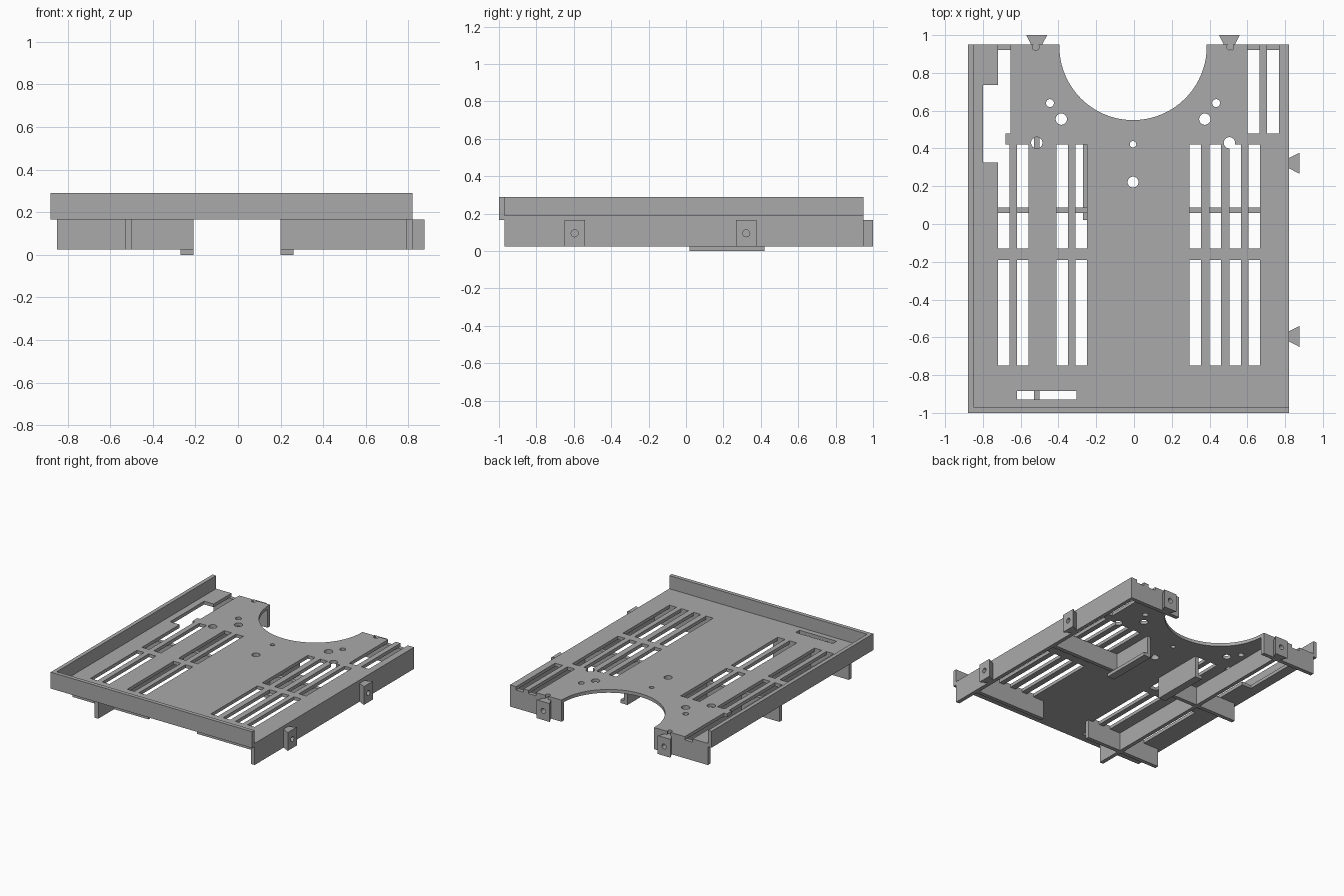
import bpy, bmesh
from math import sin, cos, pi, radians
from mathutils import Matrix

cube = bpy.data.objects.get("Cube")
if cube:
    bpy.data.objects.remove(cube, do_unlink=True)

grey = bpy.data.materials.new("plain_grey")
grey.use_nodes = True
grey.diffuse_color = (0.4, 0.4, 0.4, 1)
grey.node_tree.nodes["Principled BSDF"].inputs["Base Color"].default_value = (0.4, 0.4, 0.4, 1)

# Levels: wall underside, plate underside, plate top, rim top
LOW, UNDER, DECK, RIM = 0.025, 0.165, 0.19, 0.29
T = 0.03                                   # wall thickness
LEFT, RIGHT, FRONT, BACK = -0.88, 0.82, -1.0, 0.95


def rect(x0, x1, y0, y1):
    return [(x0, y0), (x1, y0), (x1, y1), (x0, y1)]


def arc(x, y, r, start=0, sweep=2 * pi, n=24, closed=True):
    count = n if closed else n + 1
    return [(x + r * cos(start + sweep * i / n), y + r * sin(start + sweep * i / n))
            for i in range(count)]


def add_prism(bm, pts, z0, z1, matrix=Matrix()):
    verts = [bm.verts.new(matrix @ Matrix.Translation((x, y, z0)).translation) for x, y in pts]
    face = bm.faces.new(verts)
    new = bmesh.ops.extrude_face_region(bm, geom=[face])["geom"]
    up = matrix.to_3x3() @ Matrix.Translation((0, 0, z1 - z0)).translation
    bmesh.ops.translate(bm, vec=up, verts=[g for g in new if isinstance(g, bmesh.types.BMVert)])


def finish(name, bm):
    bmesh.ops.recalc_face_normals(bm, faces=bm.faces)
    mesh = bpy.data.meshes.new(name)
    bm.to_mesh(mesh)
    bm.free()
    mesh.materials.append(grey)
    obj = bpy.data.objects.new(name, mesh)
    bpy.context.collection.objects.link(obj)
    return obj


def prism(name, pts, z0, z1, matrix=Matrix()):
    bm = bmesh.new()
    add_prism(bm, pts, z0, z1, matrix)
    return finish(name, bm)


def cut(obj, cutter):
    cutter.hide_render = True
    mod = obj.modifiers.new("cut", "BOOLEAN")
    mod.operation, mod.solver, mod.object = "DIFFERENCE", "EXACT", cutter
    mod.use_self = True
    graph = bpy.context.evaluated_depsgraph_get()
    mesh = bpy.data.meshes.new_from_object(obj.evaluated_get(graph))
    obj.modifiers.clear()
    obj.data = mesh
    bpy.data.objects.remove(cutter, do_unlink=True)


# Base plate with the round bay in its back edge
outline = [(LEFT, BACK), (LEFT, FRONT), (RIGHT, FRONT), (RIGHT, BACK), (0.385, BACK)]
outline += arc(-0.005, 0.94, 0.39, 0, -pi, 40, False) + [(-0.395, BACK)]
plate = prism("base_plate", outline, UNDER, DECK)

# Vent slots, stepped side opening and round holes
holes = bmesh.new()
shapes = [rect(-0.62, -0.305, -0.93, -0.885)]
vents = [-0.72, -0.62, -0.41, -0.31, 0.295, 0.4, 0.505, 0.605]
for x in vents:
    shapes.append(rect(x, x + 0.061, -0.75, -0.19))
    if x > -0.7:
        shapes.append(rect(x, x + 0.061, -0.13, 0.42))
for x in (0.602, 0.705):
    shapes.append(rect(x, x + 0.063, 0.48, 1.1))
shapes.append([(-0.72, -0.13), (-0.659, -0.13), (-0.659, 0.42), (-0.68, 0.42), (-0.68, 0.48),
               (-0.655, 0.48), (-0.655, 1.1), (-0.72, 1.1), (-0.72, 0.735), (-0.8, 0.735),
               (-0.8, 0.325), (-0.72, 0.325)])
for x, y, r in [(0.44, 0.64, 0.021), (0.38, 0.555, 0.03), (0.51, 0.43, 0.03), (0.515, 0.937, 0.018)]:
    shapes += [arc(x - 0.005, y, r), arc(-x - 0.005, y, r)]
shapes += [arc(-0.005, 0.422, 0.017), arc(-0.005, 0.222, 0.029)]
for pts in shapes:
    add_prism(holes, pts, UNDER - 0.1, DECK + 0.1)
cut(plate, finish("hole_cutter", holes))

# Raised rim along the front and one side
prism("rim", [(LEFT, BACK), (LEFT, FRONT), (RIGHT, FRONT), (RIGHT, FRONT + T),
              (LEFT + T, FRONT + T), (LEFT + T, BACK)], UNDER, RIM)

# Walls under the plate
walls = {
    "side_wall": (RIGHT - T, RIGHT, FRONT + T, BACK),
    "inner_wall": (-0.53, -0.5, FRONT + T, BACK - T),
    "back_wall_left": (0.385, RIGHT, BACK - T, BACK),
    "back_wall_right": (LEFT + T, -0.395, BACK - T, BACK),
}
for label, y in (("front", -0.78), ("middle", 0.058)):
    walls[label + "_cross_wall_left"] = (0.2, RIGHT - T, y, y + T)
    walls[label + "_cross_wall_right"] = (LEFT + T, -0.21, y, y + T)
for name, box in walls.items():
    prism(name, rect(*box), LOW, UNDER)

# Centre ribs with flat feet
for label, side in (("left", 1), ("right", -1)):
    edge = -0.005 + side * 0.205
    for part, width, z0, z1 in (("rib", T, LOW, UNDER), ("foot", 0.06, 0, LOW)):
        x0, x1 = sorted((edge, edge + side * width))
        prism(f"{label}_{part}", rect(x0, x1, 0.02, 0.42), z0, z1)

# Dovetail lugs with a round bore
lug = prism("lug_1", [(0, -0.027), (0.055, -0.055), (0.055, 0.055), (0, 0.027)], LOW, UNDER)
bore_turn = Matrix.Translation((0, 0, (LOW + UNDER) / 2)) @ Matrix.Rotation(radians(90), 4, "Y")
cut(lug, prism("bore_cutter", arc(0, 0, 0.019), 0.01, 0.1, bore_turn))
places = [(RIGHT, 0.322, 0), (RIGHT, -0.595, 0), (0.505, BACK - 0.005, 90), (-0.515, BACK - 0.005, 90)]
for i, (x, y, turn) in enumerate(places):
    obj = lug
    if i:
        obj = bpy.data.objects.new(f"lug_{i + 1}", lug.data)
        bpy.context.collection.objects.link(obj)
    obj.location = (x, y, 0)
    obj.rotation_euler.z = radians(turn)
